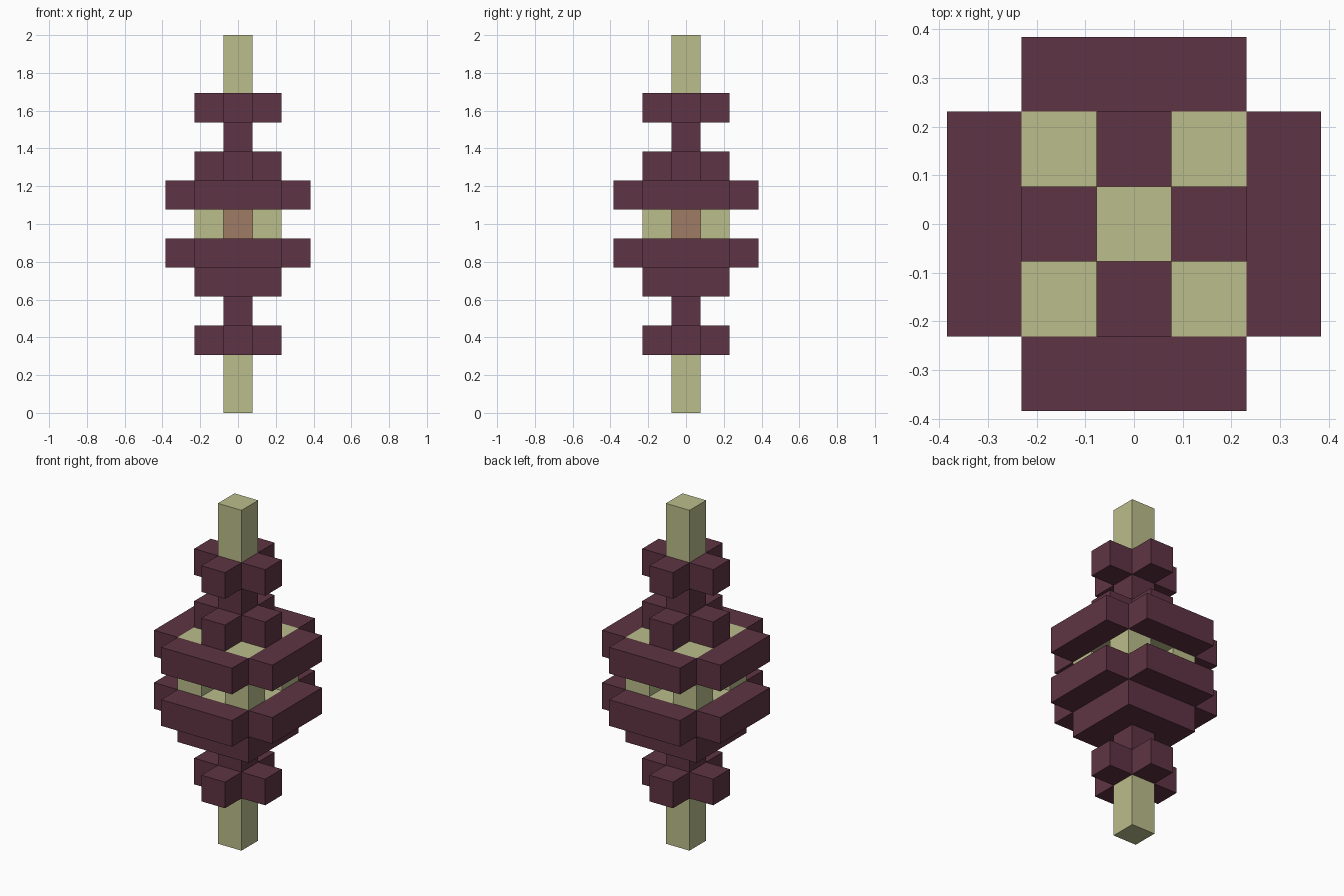
import bpy
import bmesh

cube = bpy.data.objects.get("Cube")
if cube:
    bpy.data.objects.remove(cube, do_unlink=True)

U = 2 / 13  # edge of one block; all sizes below are in blocks


def material(name, rgb):
    m = bpy.data.materials.new(name)
    m.use_nodes = True
    m.diffuse_color = (*rgb, 1)
    m.node_tree.nodes["Principled BSDF"].inputs["Base Color"].default_value = (*rgb, 1)
    return m


maroon = material("maroon", (0.112, 0.034, 0.056))
khaki = material("khaki", (0.497, 0.509, 0.258))
brown = material("brown", (0.342, 0.199, 0.127))


def prism(name, outline, bottom, height, mat, x=0, y=0):
    """Extrude a flat outline upward from the given level."""
    bm = bmesh.new()
    base = bm.faces.new([bm.verts.new(((px + x) * U, (py + y) * U, bottom * U))
                         for px, py in outline])
    top = bmesh.ops.extrude_face_region(bm, geom=[base])["geom"]
    bmesh.ops.translate(bm, vec=(0, 0, height * U),
                        verts=[g for g in top if isinstance(g, bmesh.types.BMVert)])
    bmesh.ops.recalc_face_normals(bm, faces=bm.faces)
    mesh = bpy.data.meshes.new(name)
    bm.to_mesh(mesh)
    bm.free()
    mesh.materials.append(mat)
    obj = bpy.data.objects.new(name, mesh)
    bpy.context.collection.objects.link(obj)
    return obj


def rect(w, d):
    return [(-w / 2, -d / 2), (w / 2, -d / 2), (w / 2, d / 2), (-w / 2, d / 2)]


# Plus-shaped outline, one block wide and three long: one arm turned four times
plus = []
arm = [(1.5, -0.5), (1.5, 0.5), (0.5, 0.5)]
for turn in range(4):
    plus += arm
    arm = [(-py, px) for px, py in arm]

# Central shaft, from bottom to top
prism("bottom_rod", rect(1, 1), 0, 2, khaki)
prism("lower_cross", plus, 2, 1, maroon)
prism("lower_neck", rect(1, 1), 3, 1, maroon)
prism("lower_slab", rect(3, 3), 4, 1, maroon)
prism("core", rect(1, 1), 6, 1, brown)
prism("middle_cross", plus, 8, 1, maroon)
prism("upper_neck", rect(1, 1), 9, 1, maroon)
prism("upper_cross", plus, 10, 1, maroon)
prism("top_rod", rect(1, 1), 11, 2, khaki)

# Two decks, each framed by four bars
for label, level in (("lower", 5), ("upper", 7)):
    prism(label + "_deck", rect(3, 3), level, 1, khaki)
    for side, s in (("front", -1), ("back", 1)):
        prism(f"{label}_{side}_bar", rect(3, 1), level, 1, maroon, y=2 * s)
    for side, s in (("right", -1), ("left", 1)):
        prism(f"{label}_{side}_bar", rect(1, 3), level, 1, maroon, x=2 * s)

# Corner posts between the decks
for fb, y in (("front", -1), ("back", 1)):
    for lr, x in (("right", -1), ("left", 1)):
        prism(f"{fb}_{lr}_post", rect(1, 1), 6, 1, khaki, x, y)
